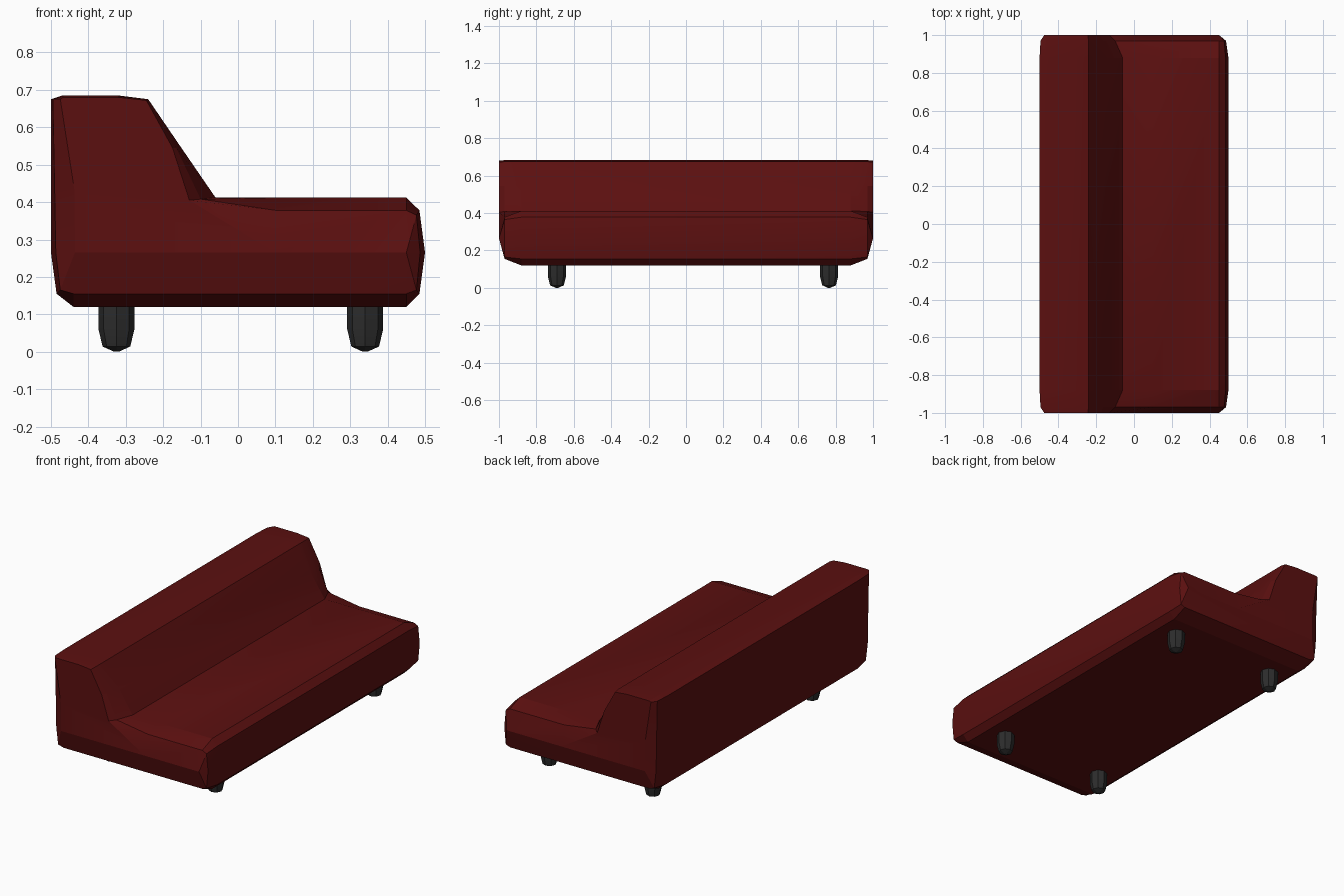
import bpy, bmesh, math

if "Cube" in bpy.data.objects:
    bpy.data.objects.remove(bpy.data.objects["Cube"])


def material(name, rgb):
    m = bpy.data.materials.new(name)
    m.diffuse_color = (*rgb, 1)
    m.use_nodes = True
    m.node_tree.nodes["Principled BSDF"].inputs["Base Color"].default_value = m.diffuse_color
    return m


red = material("dark red fabric", (0.105, 0.005, 0.005))
black = material("black leg", (0.026, 0.026, 0.026))


def loft(name, rings, mat):
    """Skin a list of equal-length vertex rings and cap both ends."""
    bm = bmesh.new()
    vs = [[bm.verts.new(p) for p in r] for r in rings]
    n = len(vs[0])
    for a, b in zip(vs, vs[1:]):
        for i in range(n):
            j = (i + 1) % n
            bm.faces.new((a[i], a[j], b[j], b[i]))
    bm.faces.new(vs[0])
    bm.faces.new(vs[-1])
    bmesh.ops.remove_doubles(bm, verts=bm.verts[:], dist=0.0005)
    bmesh.ops.recalc_face_normals(bm, faces=bm.faces[:])
    me = bpy.data.meshes.new(name)
    bm.to_mesh(me)
    bm.free()
    me.materials.append(mat)
    ob = bpy.data.objects.new(name, me)
    bpy.context.collection.objects.link(ob)
    bpy.context.view_layer.objects.active = ob
    ob.select_set(True)
    bpy.ops.object.shade_smooth_by_angle(angle=math.radians(15))
    ob.select_set(False)
    return ob


# Sofa side profiles (x, z): full middle, rounded shoulder, outermost end
middle = [(-.5, .675), (-.47, .685), (-.32, .685), (-.24, .675), (-.15, .543),
          (-.06, .412), (.1, .412), (.45, .412), (.485, .378), (.5, .265),
          (.485, .155), (.45, .12), (-.44, .12), (-.485, .155), (-.5, .265), (-.5, .43)]
shoulder = [(-.495, .675), (-.468, .683), (-.32, .683), (-.24, .675), (-.165, .545),
            (-.10, .408), (.1, .378), (.45, .378), (.477, .365), (.487, .265),
            (.477, .165), (.45, .155), (-.44, .155), (-.475, .165), (-.487, .265), (-.49, .43)]
end = [(-.475, .675), (-.468, .68), (-.32, .68), (-.245, .672), (-.175, .545),
       (-.13, .405), (.1, .265), (.45, .265), (.45, .265), (.45, .265),
       (.45, .265), (.45, .265), (-.436, .265), (-.436, .265), (-.436, .265), (-.437, .43)]

sections = [(-1, end), (-.97, shoulder), (-.88, middle),
            (.88, middle), (.97, shoulder), (1, end)]
loft("sofa_body", [[(x, y, z) for x, z in prof] for y, prof in sections], red)

# Four stubby tapered legs
for x in (-.325, .34):
    for y in (-.69, .765):
        rings = [[(x + r * math.cos(k * math.pi / 4), y + r * math.sin(k * math.pi / 4), z)
                  for k in range(8)]
                 for z, r in ((0, .006), (.014, .037), (.06, .048), (.13, .048))]
        loft("leg", rings, black)
